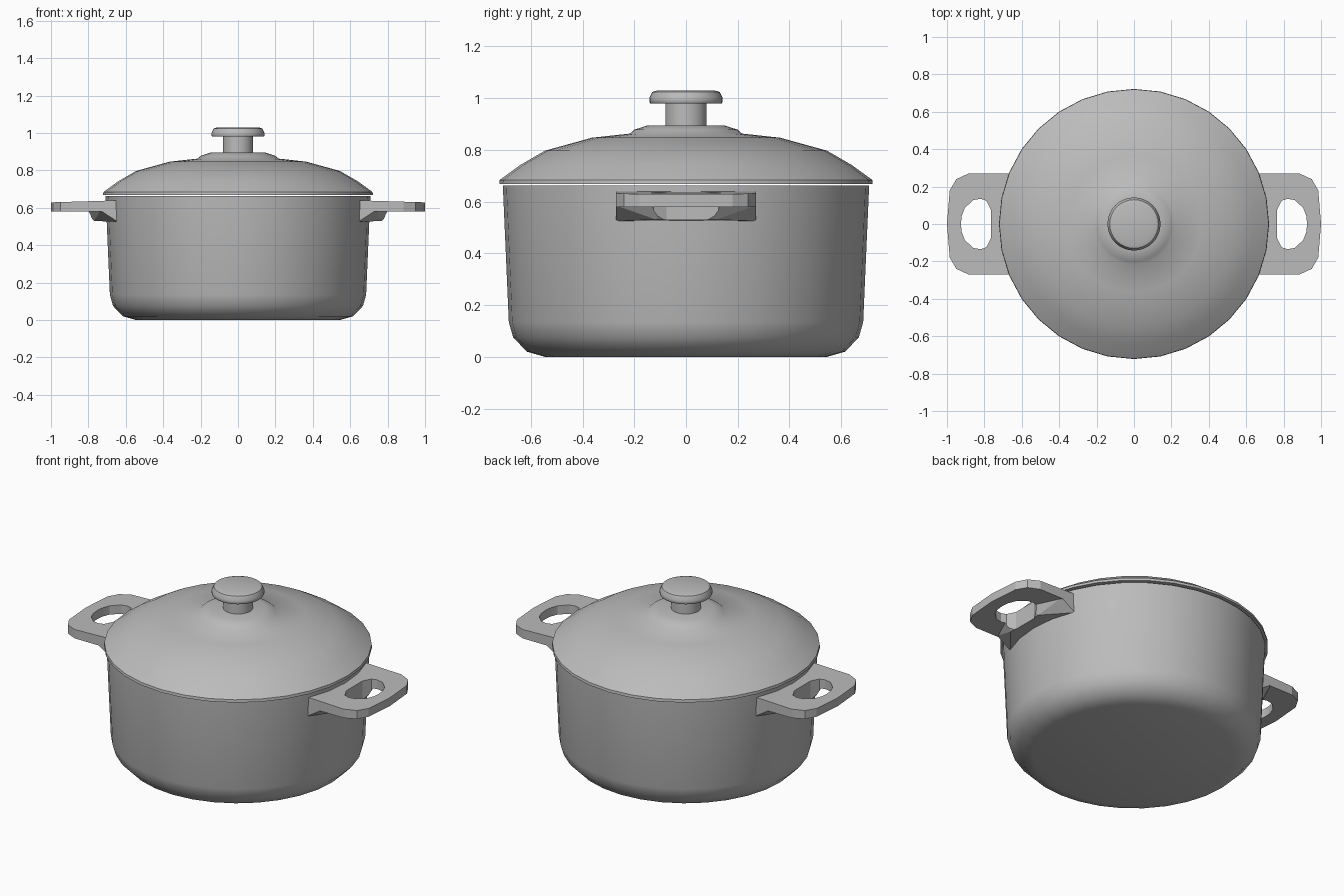
import bpy, bmesh
from math import radians, tau

SEGMENTS = 32

cube = bpy.data.objects.get("Cube")
if cube:
    bpy.data.objects.remove(cube, do_unlink=True)

grey = bpy.data.materials.new("cookware_grey")
grey.use_nodes = True
grey.diffuse_color = (0.5, 0.5, 0.5, 1)
grey.node_tree.nodes["Principled BSDF"].inputs["Base Color"].default_value = (0.5, 0.5, 0.5, 1)


def make_object(name, bm):
    bmesh.ops.recalc_face_normals(bm, faces=bm.faces)
    mesh = bpy.data.meshes.new(name)
    bm.to_mesh(mesh)
    bm.free()
    mesh.materials.append(grey)
    obj = bpy.data.objects.new(name, mesh)
    bpy.context.collection.objects.link(obj)
    return obj


def shade(obj, angle):
    bpy.ops.object.select_all(action="DESELECT")
    obj.select_set(True)
    bpy.context.view_layer.objects.active = obj
    bpy.ops.object.shade_smooth_by_angle(angle=radians(angle))


def lathe(name, profile):
    """Turn a closed (radius, height) profile around the z axis."""
    bm = bmesh.new()
    verts = [bm.verts.new((r, 0, z)) for r, z in profile]
    edges = [bm.edges.new(pair) for pair in zip(verts, verts[1:])]
    bmesh.ops.spin(bm, geom=verts + edges, cent=(0, 0, 0), axis=(0, 0, 1),
                   angle=tau, steps=SEGMENTS, use_merge=False)
    bmesh.ops.remove_doubles(bm, verts=bm.verts, dist=0.0005)
    bmesh.ops.dissolve_degenerate(bm, edges=bm.edges, dist=0.0001)
    obj = make_object(name, bm)
    shade(obj, 45)
    return obj


def mirrored(half):
    """Complete an outline that is symmetric across y = 0."""
    return half + [(x, -y) for x, y in reversed(half) if y > 0]


def prism(name, outline, side, low, high):
    """Extrude an outline; low and high give the height for each x."""
    bm = bmesh.new()
    bottom = [bm.verts.new((side * x, y, low(x))) for x, y in outline]
    top = [bm.verts.new((side * x, y, high(x))) for x, y in outline]
    bm.faces.new(bottom)
    bm.faces.new(top)
    for i in range(len(outline)):
        j = (i + 1) % len(outline)
        bm.faces.new((bottom[i], bottom[j], top[j], top[i]))
    return make_object(name, bm)


def bracket(name, side):
    """Tapered support beneath the grip."""
    bm = bmesh.new()
    half = [(0.642, 0.27, 0.525), (0.642, 0.27, 0.61), (0.735, 0.27, 0.585),
            (0.735, 0.27, 0.61), (0.77, 0.115, 0.53), (0.81, 0.10, 0.578), (0.81, 0.10, 0.61)]
    for x, y, z in half:
        for s in (1, -1):
            bm.verts.new((side * x, s * y, z))
    bmesh.ops.convex_hull(bm, input=bm.verts)
    bmesh.ops.dissolve_limit(bm, angle_limit=0.01, verts=bm.verts, edges=bm.edges)
    return make_object(name, bm)


def handle(name, side):
    outline = mirrored([(0.642, 0.27), (0.885, 0.27), (0.95, 0.24), (0.985, 0.18), (1, 0)])
    hole = mirrored([(0.765, 0.075), (0.79, 0.125), (0.82, 0.135), (0.86, 0.128),
                     (0.905, 0.085), (0.922, 0.04), (0.925, 0)])
    grip = prism(name, outline, side, lambda x: 0.58, lambda x: 0.64 - 0.03 * (x - 0.64))
    support = bracket("support_helper", side)
    cutter = prism("hole_cutter", hole, side, lambda x: 0.4, lambda x: 0.8)
    for helper, operation in ((support, "UNION"), (cutter, "DIFFERENCE")):
        helper.hide_render = True
        mod = grip.modifiers.new(operation.lower(), "BOOLEAN")
        mod.operation, mod.object, mod.solver = operation, helper, "EXACT"
    # Bake the booleans and drop the helpers
    evaluated = grip.evaluated_get(bpy.context.evaluated_depsgraph_get())
    mesh = bpy.data.meshes.new_from_object(evaluated)
    grip.modifiers.clear()
    grip.data = mesh
    for helper in (support, cutter):
        bpy.data.objects.remove(helper, do_unlink=True)
    shade(grip, 20)


# Hollow pot body with a rounded base
lathe("pot", [(0, 0), (0.545, 0), (0.615, 0.02), (0.668, 0.075), (0.685, 0.135),
              (0.708, 0.662), (0.65, 0.662), (0.635, 0.13), (0.55, 0.05), (0, 0.05)])

# Domed lid with a rim and a raised boss for the knob
lathe("lid", [(0, 0.895), (0.147, 0.895), (0.2, 0.878), (0.217, 0.863), (0.364, 0.847),
              (0.545, 0.797), (0.64, 0.742), (0.72, 0.684), (0.722, 0.668),
              (0.64, 0.668), (0.54, 0.76), (0.36, 0.82), (0, 0.84)])

# Stem and flat-topped knob
lathe("knob", [(0, 0.88), (0.08, 0.88), (0.08, 0.98), (0.138, 0.98), (0.142, 0.985),
               (0.142, 1.0), (0.13, 1.024), (0.11, 1.03), (0, 1.03)])

# Side handles
handle("left_handle", 1)
handle("right_handle", -1)
